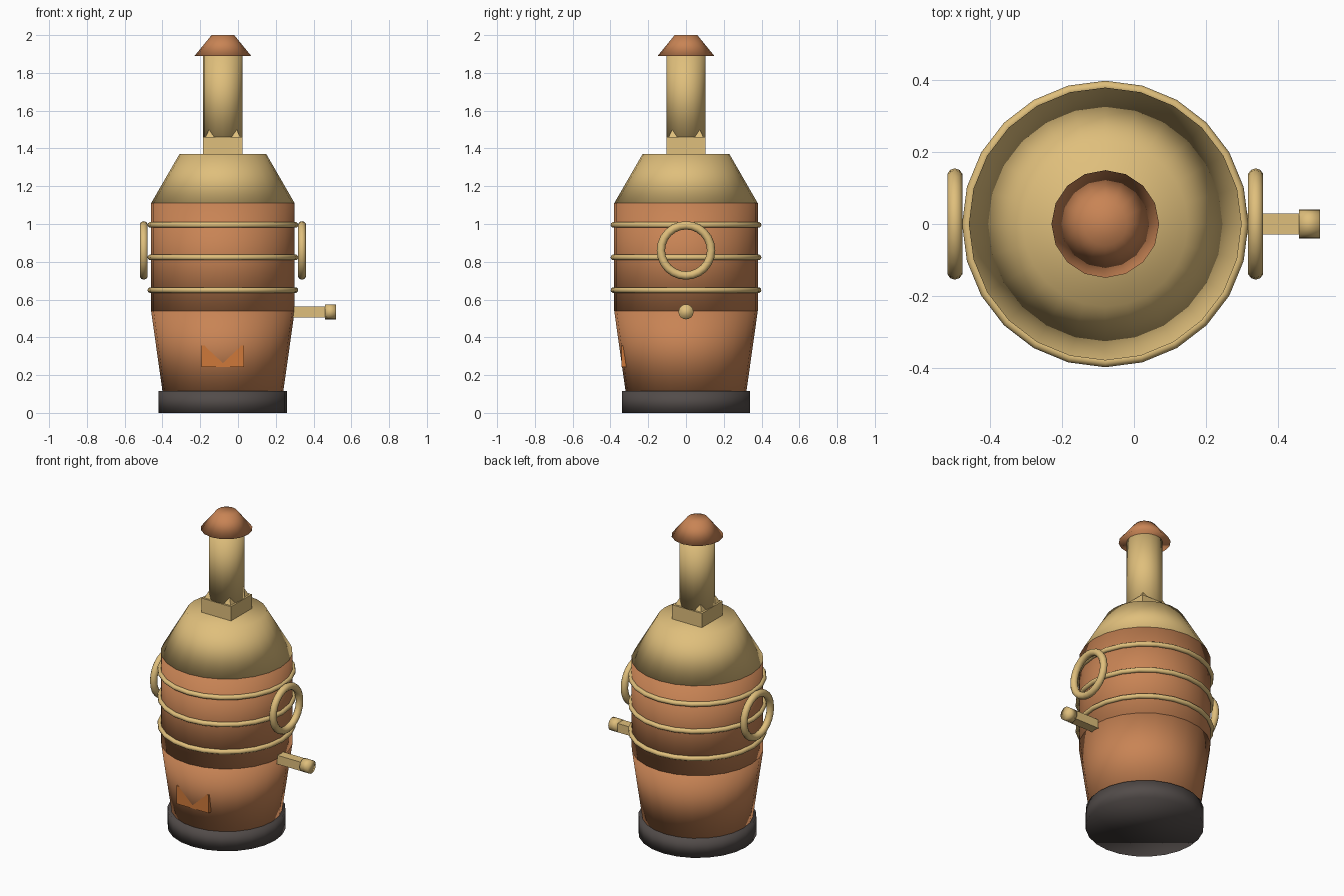
import bpy
from math import pi

cube = bpy.data.objects.get("Cube")
if cube:
    bpy.data.objects.remove(cube, do_unlink=True)

AXIS = -0.08  # x of the boiler's vertical axis


def material(name, rgb):
    m = bpy.data.materials.new(name)
    m.use_nodes = True
    m.diffuse_color = (*rgb, 1)
    m.node_tree.nodes["Principled BSDF"].inputs["Base Color"].default_value = (*rgb, 1)
    return m


COPPER = material("copper", (0.58, 0.23, 0.09))
BRASS = material("brass", (0.74, 0.52, 0.2))
IRON = material("dark iron", (0.085, 0.072, 0.068))
EMBER = material("ember orange", (0.62, 0.19, 0.042))


def finish(name, mat, smooth=True):
    ob = bpy.context.object
    ob.name = ob.data.name = name
    ob.data.materials.clear()
    ob.data.materials.append(mat)
    if smooth:
        bpy.ops.object.shade_smooth()
    return ob


def frustum(name, mat, r1, r2, z1, z2, sides=24):
    bpy.ops.mesh.primitive_cone_add(vertices=sides, radius1=r1, radius2=r2,
                                    depth=z2 - z1, location=(AXIS, 0, (z1 + z2) / 2))
    return finish(name, mat)


def box(name, mat, lo, hi):
    bpy.ops.mesh.primitive_cube_add(size=1, location=[(a + b) / 2 for a, b in zip(lo, hi)])
    bpy.context.object.scale = [b - a for a, b in zip(lo, hi)]
    return finish(name, mat, smooth=False)


def ring(name, major, minor, location, rotation=(0, 0, 0)):
    bpy.ops.mesh.primitive_torus_add(major_segments=24, minor_segments=10, major_radius=major,
                                     minor_radius=minor, location=location, rotation=rotation)
    return finish(name, BRASS)


# Boiler body
frustum("base", IRON, 0.34, 0.34, 0, 0.115)
frustum("lower_body", COPPER, 0.32, 0.38, 0.115, 0.54)
frustum("middle_body", COPPER, 0.38, 0.38, 0.54, 1.11)
frustum("shoulder", BRASS, 0.38, 0.23, 1.11, 1.37)

# Chimney with its collar, corner ridges and cap
box("chimney_collar", BRASS, (AXIS - 0.104, -0.104, 1.37), (AXIS + 0.104, 0.104, 1.46))
ridges = frustum("chimney_ridges", BRASS, 0.13, 0, 1.46, 1.66, sides=4)
ridges.rotation_euler.z = pi / 4
bpy.ops.object.shade_flat()
frustum("chimney_pipe", BRASS, 0.104, 0.104, 1.46, 1.9, sides=16)
frustum("chimney_cap", COPPER, 0.15, 0.06, 1.89, 2.0, sides=16)

# Hoops around the barrel
for i, z in enumerate((0.65, 0.823, 0.995)):
    ring(f"hoop_{i + 1}", 0.384, 0.015, (AXIS, 0, z))

# Ring handles on both sides
for side, sign in (("left", 1), ("right", -1)):
    ring(f"{side}_handle", 0.133, 0.022, (AXIS + sign * 0.419, 0, 0.86), (0, pi / 2, 0))

# Tap on the left side
box("tap_bar", BRASS, (0.26, -0.029, 0.506), (0.47, 0.029, 0.562))
bpy.ops.mesh.primitive_cylinder_add(vertices=16, radius=0.04, depth=0.058,
                                    location=(0.489, 0, 0.535), rotation=(0, pi / 2, 0))
finish("tap_knob", BRASS)

# Glowing fire door sunk into the lower body
box("fire_door", EMBER, (AXIS - 0.113, -0.341, 0.243), (AXIS + 0.113, -0.29, 0.358))
